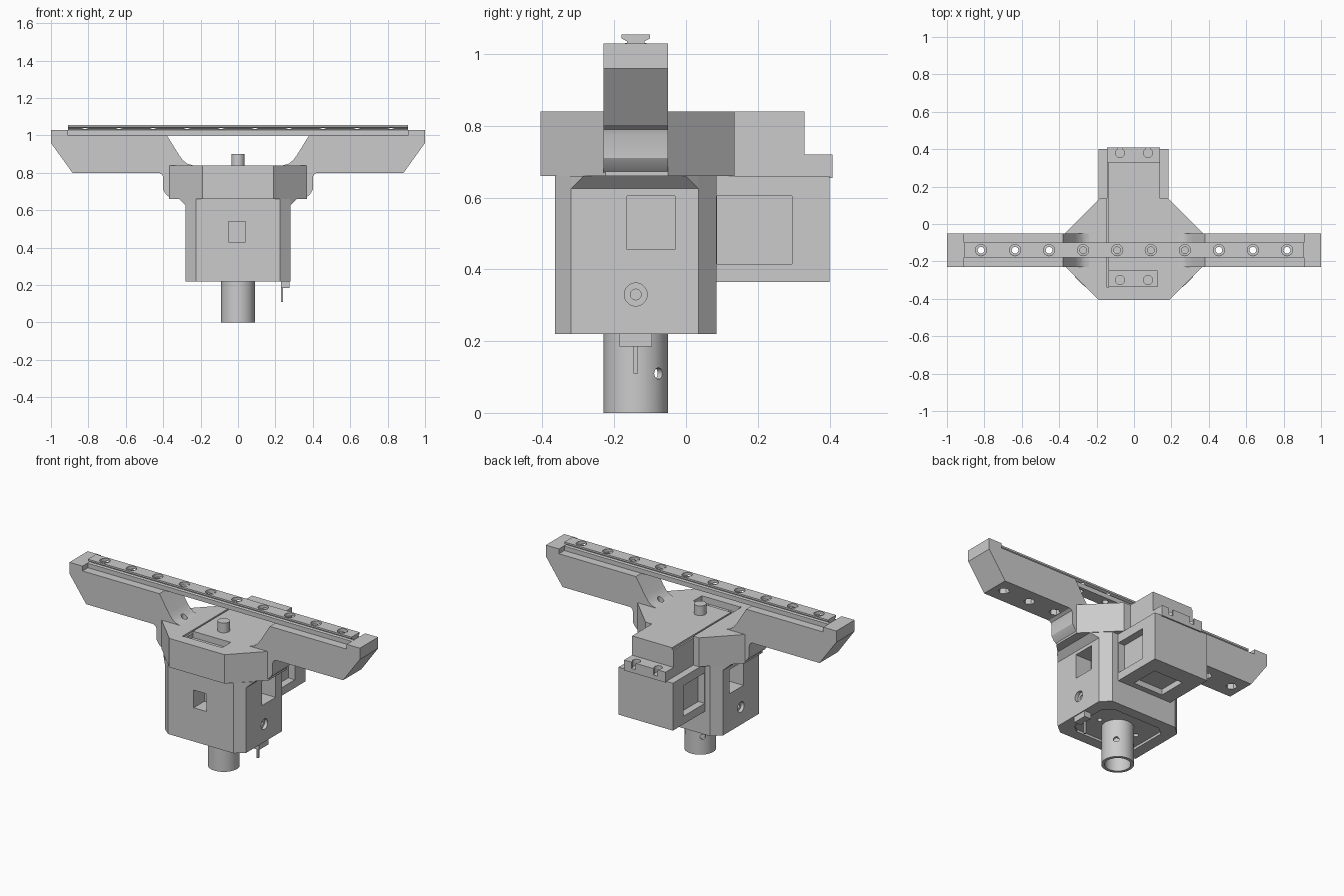
import bpy, bmesh, math
from mathutils import Vector, Matrix

cube = bpy.data.objects.get("Cube")
if cube:
    bpy.data.objects.remove(cube, do_unlink=True)

YC = -0.14  # depth of the column axis

grey = bpy.data.materials.new("plain grey")
grey.use_nodes = True
grey.diffuse_color = (0.6, 0.6, 0.6, 1)
grey.node_tree.nodes["Principled BSDF"].inputs["Base Color"].default_value = (0.6, 0.6, 0.6, 1)


def finish(name, bm):
    bmesh.ops.recalc_face_normals(bm, faces=bm.faces[:])
    me = bpy.data.meshes.new(name)
    bm.to_mesh(me)
    bm.free()
    me.materials.append(grey)
    ob = bpy.data.objects.new(name, me)
    bpy.context.collection.objects.link(ob)
    return ob


def prism(name, pts, axis, lo, hi):
    """Extrude a 2D outline along an axis."""
    place = {"x": lambda p, t: (t, p[0], p[1]),
             "y": lambda p, t: (p[0], t, p[1]),
             "z": lambda p, t: (p[0], p[1], t)}[axis]
    bm = bmesh.new()
    face = bm.faces.new([bm.verts.new(place(p, lo)) for p in pts])
    new = bmesh.ops.extrude_face_region(bm, geom=[face])["geom"]
    shift = Vector(place((0, 0), hi - lo))
    bmesh.ops.translate(bm, vec=shift, verts=[v for v in new if isinstance(v, bmesh.types.BMVert)])
    return finish(name, bm)


def box(name, x0, x1, y0, y1, z0, z1):
    return prism(name, [(x0, y0), (x1, y0), (x1, y1), (x0, y1)], "z", z0, z1)


def rod(name, start, end, r, sides=32):
    a, b = Vector(start), Vector(end)
    bm = bmesh.new()
    rot = (b - a).to_track_quat("Z", "Y").to_matrix().to_4x4()
    bmesh.ops.create_cone(bm, cap_ends=True, segments=sides, radius1=r, radius2=r,
                          depth=(b - a).length, matrix=Matrix.Translation((a + b) / 2) @ rot)
    return finish(name, bm)


def cut(targets, cutter):
    cutter.hide_render = True
    for ob in targets:
        bpy.context.view_layer.objects.active = ob
        mod = ob.modifiers.new("cut", "BOOLEAN")
        mod.operation = "DIFFERENCE"
        mod.solver = "EXACT"
        mod.object = cutter
        bpy.ops.object.modifier_apply(modifier=mod.name)
    bpy.data.objects.remove(cutter, do_unlink=True)


def mirrored(half):
    return half + [(-x, y) for x, y in reversed(half)]


def smooth(*obs):
    for ob in obs:
        bpy.ops.object.select_all(action="DESELECT")
        ob.select_set(True)
        bpy.context.view_layer.objects.active = ob
        bpy.ops.object.shade_smooth_by_angle(angle=math.radians(30))


# Main housing with bevelled corners
body = prism("housing", mirrored([(0.225, -0.365), (0.28, -0.32), (0.28, 0.035), (0.225, 0.085)]),
             "z", 0.22, 0.66)
cut([body], prism("base_recess", mirrored([(0.16, -0.30), (0.21, -0.26), (0.21, -0.02), (0.16, 0.02)]),
                  "z", 0.2, 0.235))
cut([body], box("front_window", -0.05, 0.04, -0.4, -0.26, 0.43, 0.54))
for s in (-1, 1):
    lo, hi = sorted((s * 0.17, s * 0.3))
    cut([body], box("side_window", lo, hi, -0.165, -0.03, 0.455, 0.605))
    cut([body], rod("screw_bore", (s * 0.26, YC, 0.33), (s * 0.3, YC, 0.33), 0.032))
    cut([body], rod("screw_hole", (s * 0.2, YC, 0.33), (s * 0.3, YC, 0.33), 0.015, 20))
    cut([body], rod("base_hole", (s * 0.13, YC, 0.2), (s * 0.13, YC, 0.3), 0.015, 20))
    # Flare between housing and shoulder
    bm = bmesh.new()
    for x, y, z in ((0.28, -0.32, 0.625), (0.28, 0.035, 0.625), (0.28, -0.32, 0.66),
                    (0.28, 0.035, 0.66), (0.315, -0.285, 0.66), (0.315, 0, 0.66)):
        bm.verts.new((s * x, y, z))
    bmesh.ops.convex_hull(bm, input=bm.verts[:])
    finish("shoulder_flare", bm)

# Octagonal cap
cap = prism("cap", mirrored([(0.19, -0.405), (0.37, -0.225), (0.37, -0.05), (0.185, 0.135)]),
            "z", 0.66, 0.84)
cut([cap], box("front_slot", -0.135, 0.125, -0.335, -0.25, 0.80, 0.9))
for x in (-0.075, 0.075):
    cut([cap], rod("slot_hole", (x, -0.3, 0.7), (x, -0.3, 0.9), 0.024, 24))
rear_arm = box("rear_arm", -0.145, 0.14, 0.12, 0.33, 0.65, 0.84)
cut([cap, rear_arm], box("seam", -0.145, -0.135, -0.34, 0.4, 0.828, 0.9))

# Cross beam with two raised wings
wings = prism("wings", mirrored([
    (0.27, 0.63), (0.31, 0.66), (0.355, 0.66), (0.385, 0.685), (0.40, 0.71), (0.40, 0.775),
    (0.405, 0.79), (0.42, 0.80), (0.885, 0.80), (1, 0.96), (1, 1.03), (0.91, 1.03),
    (0.91, 1.0), (0.38, 1.0), (0.315, 0.895), (0.295, 0.868), (0.27, 0.848),
    (0.24, 0.84), (0.22, 0.82)]), "y", -0.23, -0.05)

# Dovetail rail
profile = [(0.037, 1.0), (0.037, 1.028), (0.024, 1.032), (0.024, 1.036), (0.04, 1.044), (0.04, 1.055)]
rail = prism("rail", [(y + YC, z) for y, z in mirrored(profile)], "x", -0.908, 0.908)

# Screw holes along the rail and through the wings
for i in range(5):
    for s in (-1, 1):
        x = s * (0.09 + i * 0.182)
        hit = [rail] + ([wings] if i else []) + ([cap] if i == 1 else [])
        cut(hit, rod("through_hole", (x, YC, 0.7), (x, YC, 1.2), 0.018, 20))
        cut([rail], rod("counterbore", (x, YC, 1.035), (x, YC, 1.2), 0.03, 24))
        if i > 1:
            cut([wings], rod("nut_pocket", (x, YC, 0.75), (x, YC, 0.85), 0.032, 6))

# Rear box with side and bottom pockets
rear_box = box("rear_box", -0.19, 0.185, 0.08, 0.4, 0.365, 0.66)
for lo, hi in ((-0.3, -0.145), (0.14, 0.3)):
    cut([rear_box], box("side_pocket", lo, hi, 0.087, 0.295, 0.415, 0.605))
cut([rear_box], box("bottom_pocket", -0.10, 0.10, 0.12, 0.295, 0.3, 0.4))

# Rear ledge with keyhole notches
ledge = box("rear_ledge", -0.145, 0.14, 0.32, 0.408, 0.655, 0.72)
for x in (-0.075, 0.075):
    cut([ledge], rod("notch", (x, 0.38, 0.68), (x, 0.38, 0.8), 0.024, 24))
    cut([ledge], box("notch_slot", x - 0.014, x + 0.014, 0.385, 0.5, 0.68, 0.8))

# Hollow tube with cross holes
tube = rod("tube", (0, YC, 0), (0, YC, 0.24), 0.09, 64)
cut([tube], rod("bore", (0, YC, -0.1), (0, YC, 0.22), 0.072, 64))
for s in (-1, 1):
    cut([tube], rod("pin_hole", (0, YC, 0.11), (s * 0.1, YC + 0.1, 0.11), 0.016, 20))

# Top pin, side tab and contact pin
pin = rod("top_pin", (0, YC, 0.82), (0, YC, 0.9), 0.035, 40)
box("side_tab", 0.23, 0.275, -0.185, -0.095, 0.185, 0.24)
box("contact_pin", 0.229, 0.241, YC - 0.006, YC + 0.006, 0.11, 0.2)

smooth(tube, pin, wings, rail)
